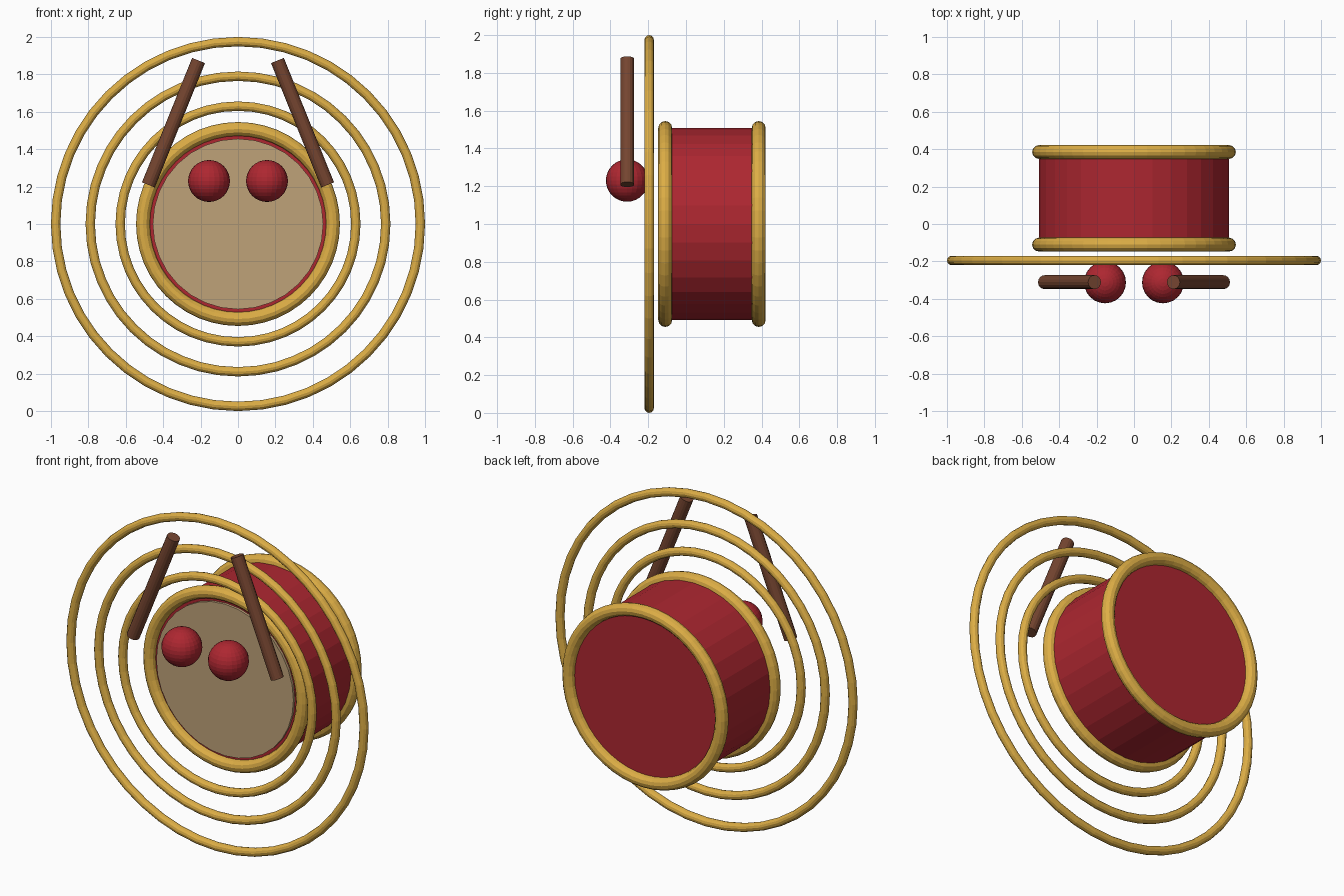
import bpy
from math import pi
from mathutils import Vector

if "Cube" in bpy.data.objects:
    bpy.data.objects.remove(bpy.data.objects["Cube"])

CENTRE_Z = 1.0


def material(name, rgb):
    mat = bpy.data.materials.new(name)
    mat.diffuse_color = (*rgb, 1)
    mat.use_nodes = True
    mat.node_tree.nodes["Principled BSDF"].inputs["Base Color"].default_value = mat.diffuse_color
    return mat


gold = material("gold", (0.72, 0.42, 0.06))
red = material("red", (0.42, 0.02, 0.03))
skin = material("skin", (0.52, 0.36, 0.19))
wood = material("wood", (0.18, 0.06, 0.03))


def finish(name, mat):
    obj = bpy.context.object
    obj.name = name
    obj.data.materials.append(mat)
    return obj


def hoop(name, radius, thickness, y):
    bpy.ops.mesh.primitive_torus_add(
        major_segments=48, minor_segments=12, major_radius=radius,
        minor_radius=thickness, location=(0, y, CENTRE_Z), rotation=(pi / 2, 0, 0))
    return finish(name, gold)


def rod(name, start, end, radius, sides, mat):
    start, end = Vector(start), Vector(end)
    axis = end - start
    bpy.ops.mesh.primitive_cylinder_add(
        vertices=sides, radius=radius, depth=axis.length, location=(start + end) / 2,
        rotation=axis.to_track_quat('Z', 'Y').to_euler())
    return finish(name, mat)


# Drum body and front skin
rod("drum_shell", (0, -0.11, CENTRE_Z), (0, 0.385, CENTRE_Z), 0.508, 32, red)
rod("drum_skin", (0, -0.125, CENTRE_Z), (0, -0.10, CENTRE_Z), 0.456, 32, skin)

# Rims on both ends of the drum
hoop("front_rim", 0.508, 0.037, -0.11)
hoop("back_rim", 0.508, 0.037, 0.385)

# Concentric sound rings in front of the drum
for i, radius in enumerate((0.63, 0.79, 0.975)):
    hoop(f"sound_ring_{i + 1}", radius, 0.025, -0.195)

# Mirrored drumsticks and balls
for side, s in (("left", -1), ("right", 1)):
    rod(f"{side}_drumstick", (s * 0.479, -0.311, 1.209), (s * 0.211, -0.311, 1.874),
        0.037, 16, wood)
    bpy.ops.mesh.primitive_uv_sphere_add(
        segments=24, ring_count=16, radius=0.112, location=(s * 0.155, -0.312, 1.23))
    finish(f"{side}_ball", red)
